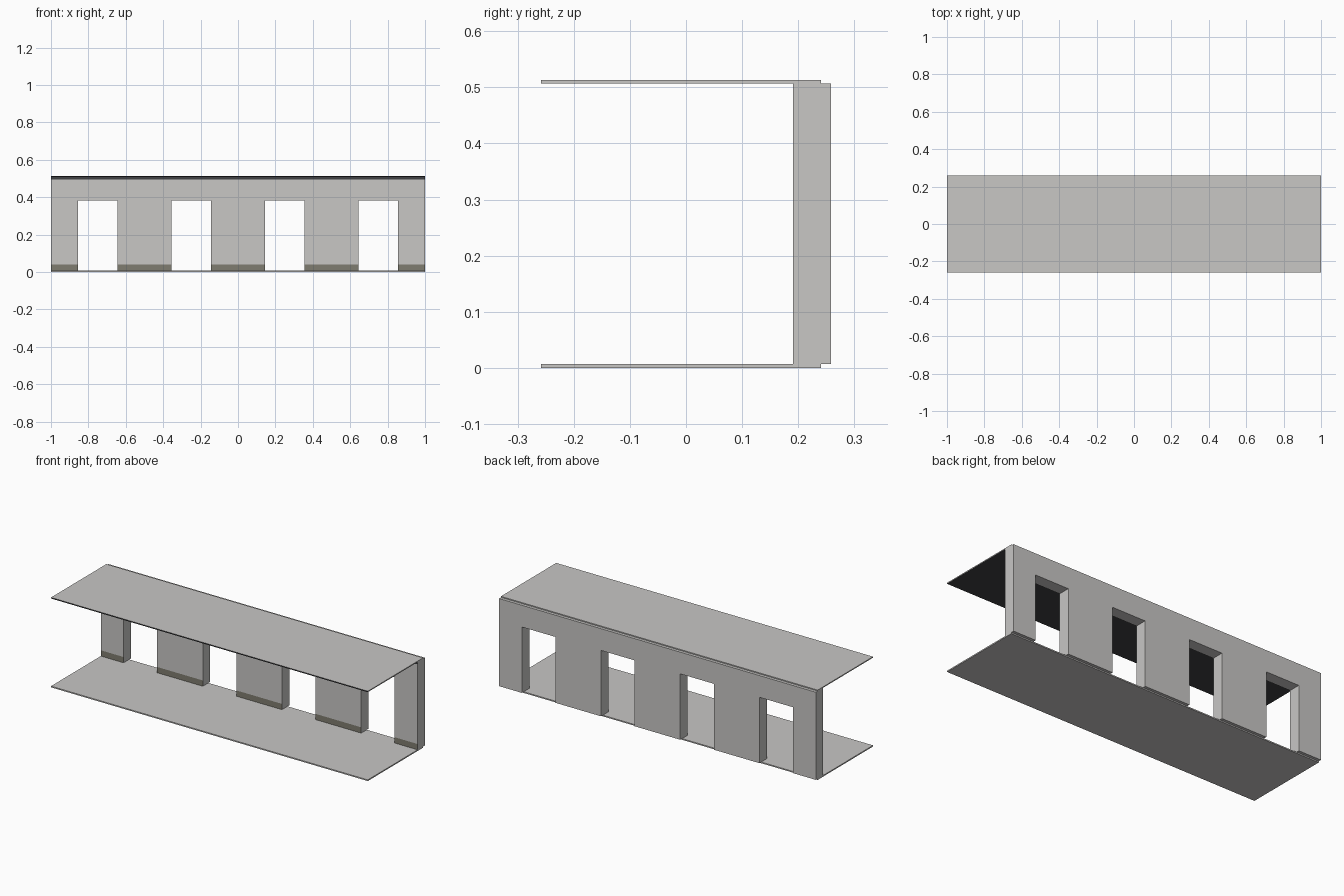
import bpy, bmesh
from mathutils import Vector

if "Cube" in bpy.data.objects:
    bpy.data.objects.remove(bpy.data.objects["Cube"])


def material(name, rgb):
    m = bpy.data.materials.new(name)
    m.diffuse_color = (*rgb, 1.0)
    m.use_nodes = True
    m.node_tree.nodes["Principled BSDF"].inputs["Base Color"].default_value = m.diffuse_color
    return m


PLASTER = material("pale grey plaster", (0.58, 0.57, 0.558))
SKIRTING = material("brown grey skirting", (0.212, 0.202, 0.162))
DARK = material("dark grey ceiling", (0.05, 0.053, 0.056))


def make_object(name, bm, rule):
    """Turn a bmesh into an object, colouring faces by a rule."""
    bmesh.ops.recalc_face_normals(bm, faces=bm.faces)
    bm.normal_update()
    for f in bm.faces:
        f.material_index = rule(f.normal, f.calc_center_median())
    me = bpy.data.meshes.new(name)
    bm.to_mesh(me)
    bm.free()
    for m in (PLASTER, SKIRTING, DARK):
        me.materials.append(m)
    ob = bpy.data.objects.new(name, me)
    bpy.context.collection.objects.link(ob)
    return ob


def slab(name, lo, hi, rule):
    lo, hi = Vector(lo), Vector(hi)
    bm = bmesh.new()
    bmesh.ops.create_cube(bm, size=1)
    bmesh.ops.scale(bm, vec=hi - lo, verts=bm.verts)
    bmesh.ops.translate(bm, vec=(lo + hi) / 2, verts=bm.verts)
    return make_object(name, bm, rule)


FRONT, BACK = -0.258, 0.258
WALL_Y = 0.191
PLATE_BACK = 0.241
FLOOR_Z, CEIL_Z, TOP = 0.007, 0.507, 0.513
DOOR_TOP, SKIRT_TOP, BAND_Z = 0.383, 0.04, 0.495
DOORS = (-0.75, -0.25, 0.25, 0.75)
HALF_DOOR = 0.106

# Floor and ceiling plates; the ceiling is dark underneath and on its front edge
slab("floor", (-1, FRONT, 0), (1, PLATE_BACK, FLOOR_Z), lambda n, c: 0)
slab("ceiling", (-1, FRONT, CEIL_Z), (1, PLATE_BACK, TOP),
     lambda n, c: 2 if n.z < -0.5 or n.y < -0.5 else 0)

# Back wall: a grid of panels with the door cells left open, then thickened
xs = [-1.0] + [d + s * HALF_DOOR for d in DOORS for s in (-1, 1)] + [1.0]
zs = [FLOOR_Z, SKIRT_TOP, DOOR_TOP, BAND_Z, CEIL_Z]
bm = bmesh.new()
grid = [[bm.verts.new((x, WALL_Y, z)) for z in zs] for x in xs]
for i in range(len(xs) - 1):
    for j in range(len(zs) - 1):
        if i % 2 == 1 and zs[j] < DOOR_TOP:
            continue
        bm.faces.new((grid[i][j], grid[i + 1][j], grid[i + 1][j + 1], grid[i][j + 1]))
bmesh.ops.delete(bm, geom=[v for v in bm.verts if not v.link_faces], context='VERTS')
ext = bmesh.ops.extrude_face_region(bm, geom=bm.faces[:], use_keep_orig=True)
bmesh.ops.translate(bm, vec=(0, BACK - WALL_Y, 0),
                    verts=[g for g in ext["geom"] if isinstance(g, bmesh.types.BMVert)])


def wall_colour(n, c):
    # Skirting and top band are painted on the inner face only
    if n.y < -0.5:
        if c.z < SKIRT_TOP:
            return 1
        if c.z > BAND_Z:
            return 2
    return 0


make_object("doorway_wall", bm, wall_colour)
